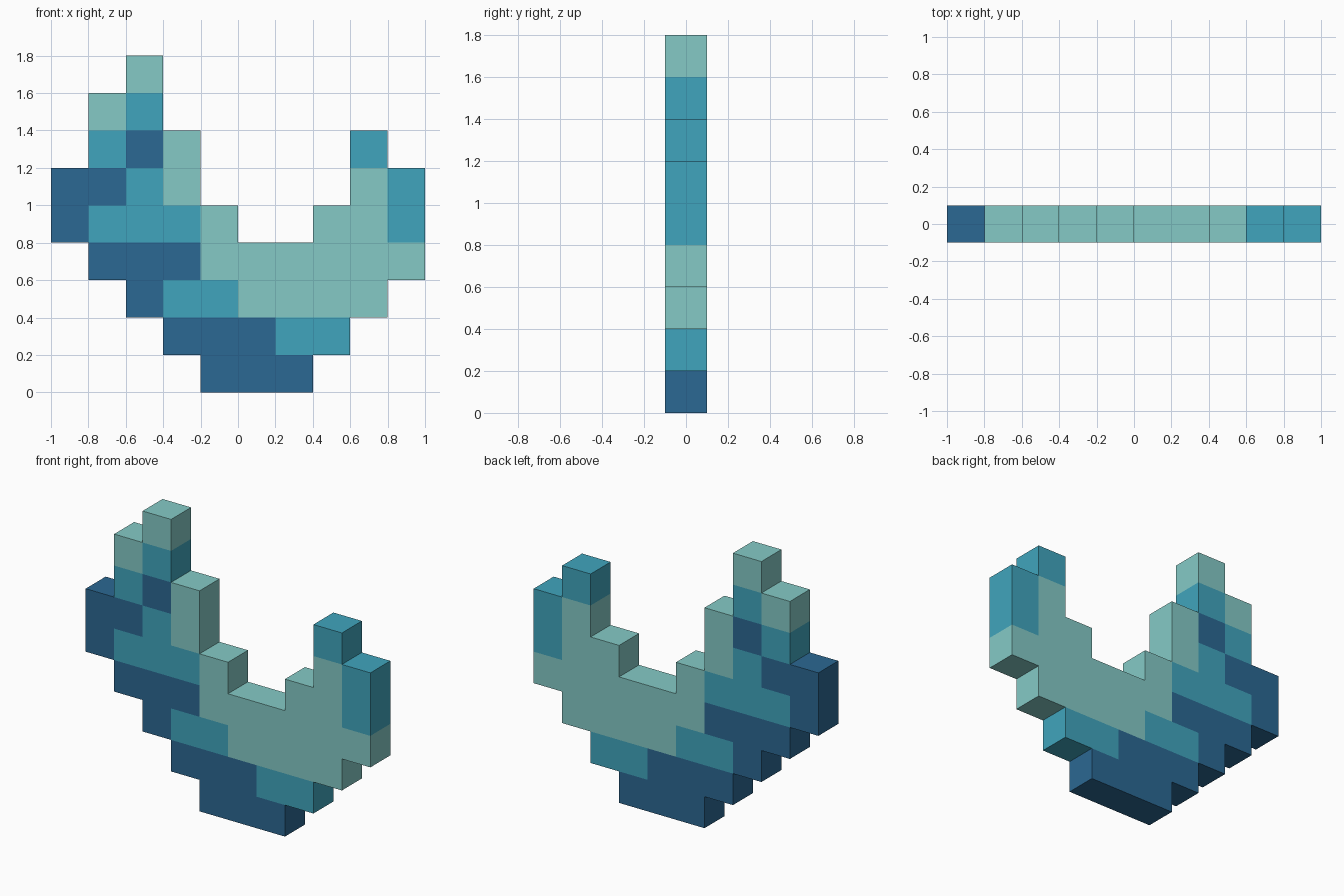
import bpy, bmesh

if "Cube" in bpy.data.objects:
    bpy.data.objects.remove(bpy.data.objects["Cube"])

CELL, HALF_DEPTH = 0.2, 0.1

# Block pattern from the top row down: L light, M mid, D dark
PATTERN = [
    "..L.......",
    ".LM.......",
    ".MDL....M.",
    "DDML....LM",
    "DMMML..LLM",
    ".DDDLLLLLL",
    "..DMMLLLL.",
    "...DDDMM..",
    "....DDD...",
]
COLOURS = {"L": ("pale_aqua", "85CAC6"),
           "M": ("teal_blue", "40A5BD"),
           "D": ("deep_blue", "2B6893")}


def linear(hex_code):
    values = [int(hex_code[i:i + 2], 16) / 255 for i in (0, 2, 4)]
    return [v / 12.92 if v <= 0.04045 else ((v + 0.055) / 1.055) ** 2.4
            for v in values] + [1.0]


mesh = bpy.data.meshes.new("curved_block_body")
slots = {}
for key, (name, code) in COLOURS.items():
    mat = bpy.data.materials.new(name)
    mat.diffuse_color = linear(code)
    mat.use_nodes = True
    mat.node_tree.nodes["Principled BSDF"].inputs["Base Color"].default_value = mat.diffuse_color
    slots[key] = len(mesh.materials)
    mesh.materials.append(mat)

# Flat front: one coloured quad per block
bm = bmesh.new()
rows = len(PATTERN)
for r, line in enumerate(PATTERN):
    for c, key in enumerate(line):
        if key == ".":
            continue
        x, z = c * CELL - 1.0, (rows - 1 - r) * CELL
        corners = [(x, z), (x + CELL, z), (x + CELL, z + CELL), (x, z + CELL)]
        face = bm.faces.new([bm.verts.new((px, -HALF_DEPTH, pz)) for px, pz in corners])
        face.material_index = slots[key]
bmesh.ops.remove_doubles(bm, verts=bm.verts[:], dist=0.001)

# Back: mirrored copy of the front
front = bm.faces[:]
rim = [(e.verts[0], e.verts[1], e.link_faces[0].material_index)
       for e in bm.edges if e.is_boundary]
back_vert = {v: bm.verts.new((v.co.x, HALF_DEPTH, v.co.z)) for v in bm.verts[:]}
for f in front:
    bm.faces.new([back_vert[v] for v in reversed(f.verts)]).material_index = f.material_index

# Sides: walls around the outline, coloured like the block they belong to
for a, b, index in rim:
    bm.faces.new((a, b, back_vert[b], back_vert[a])).material_index = index

bmesh.ops.recalc_face_normals(bm, faces=bm.faces[:])
bm.to_mesh(mesh)
bm.free()
body = bpy.data.objects.new("curved_block_body", mesh)
bpy.context.collection.objects.link(body)
